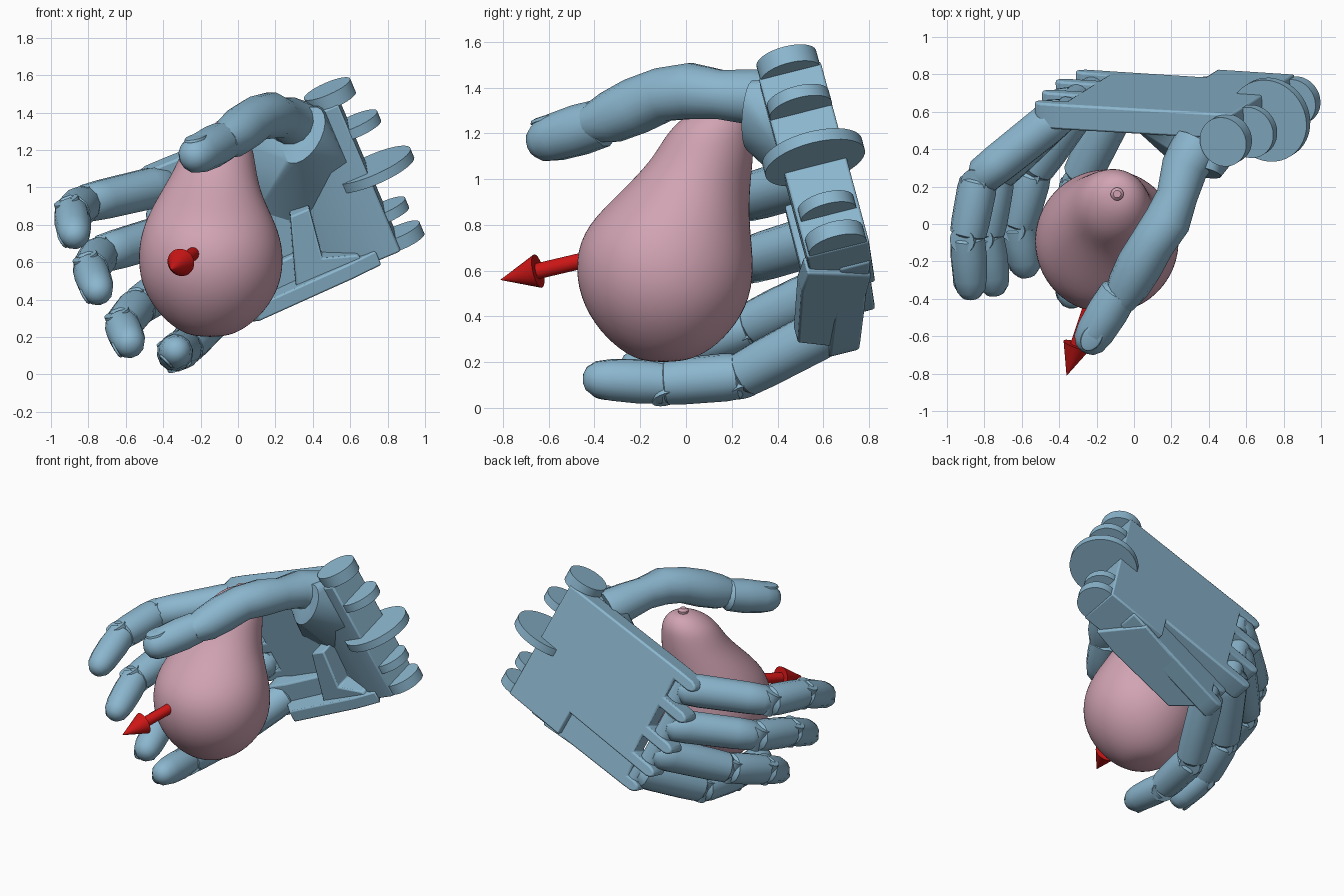
import bpy, bmesh, math
from mathutils import Vector

cube = bpy.data.objects.get("Cube")
if cube:
    bpy.data.objects.remove(cube, do_unlink=True)


def material(name, rgb):
    m = bpy.data.materials.new(name)
    m.use_nodes = True
    m.diffuse_color = (*rgb, 1)
    m.node_tree.nodes["Principled BSDF"].inputs["Base Color"].default_value = (*rgb, 1)
    return m


BLUE = material("steel blue", (0.26, 0.47, 0.62))
PINK = material("dusty pink", (0.64, 0.37, 0.45))
RED = material("signal red", (0.62, 0.008, 0.008))

# Hand frame: a runs to the fingers, b to the thumb side, c out of the palm
ORIGIN = Vector((0.70, 0.70, 1.10))
U = Vector((-0.92, 0.06, -0.39)).normalized()
V = Vector((-0.38, -0.24, 0.89)).normalized()
W = V.cross(U).normalized()


def hand(a, b, c):
    return ORIGIN + U * a + V * b + W * c


def finish(name, bm, mat, angle=30):
    bmesh.ops.recalc_face_normals(bm, faces=bm.faces)
    mesh = bpy.data.meshes.new(name)
    bm.to_mesh(mesh)
    bm.free()
    obj = bpy.data.objects.new(name, mesh)
    bpy.context.collection.objects.link(obj)
    mesh.materials.append(mat)
    bpy.ops.object.select_all(action='DESELECT')
    obj.select_set(True)
    bpy.context.view_layer.objects.active = obj
    bpy.ops.object.shade_smooth_by_angle(angle=math.radians(angle))
    return obj


def skin(bm, rings):
    """Bridge rings of points and cap both ends."""
    loops = [[bm.verts.new(p) for p in ring] for ring in rings]
    n = len(loops[0])
    for low, high in zip(loops, loops[1:]):
        for i in range(n):
            j = (i + 1) % n
            bm.faces.new((low[i], low[j], high[j], high[i]))
    bm.faces.new(loops[0])
    bm.faces.new(loops[-1])


def ring(center, x, y, r, sides, flat=1.0):
    return [center + x * math.cos(t) * r + y * math.sin(t) * r * flat
            for t in (2 * math.pi * (i + 0.5) / sides for i in range(sides))]


def tube(name, points, radii, mat, side=V, sides=12):
    pts = [Vector(p) for p in points]
    rings = []
    for i, p in enumerate(pts):
        axis = (pts[min(i + 1, len(pts) - 1)] - pts[max(i - 1, 0)]).normalized()
        x = (side - axis * side.dot(axis)).normalized()
        rings.append(ring(p, x, axis.cross(x), radii[i], sides))
    bm = bmesh.new()
    skin(bm, rings)
    return finish(name, bm, mat, 35)


def prism(name, outline, low, high, place, bevel=0.0):
    bm = bmesh.new()
    skin(bm, [[place(p, q, d) for p, q in outline] for d in (low, high)])
    obj = finish(name, bm, BLUE)
    if bevel:
        mod = obj.modifiers.new("soft edges", 'BEVEL')
        mod.width, mod.segments = bevel, 2


def flat_plate(p, q, d):
    return hand(p, q, d)


def folded_plate(p, q, d):
    return hand(p, q, d + 0.13 * p - 0.02)


def upright_plate(p, q, d):
    return hand(p, d, q)


def segment(name, p, q, r, profile, side=V):
    p, q = Vector(p), Vector(q)
    tube(name, [p.lerp(q, t) for t, _ in profile], [r * k for _, k in profile], BLUE, side)


# Pear: height, centre x, centre y, radius
bm = bmesh.new()
PEAR = [(0.20, -0.15, -0.10, 0.07), (0.23, -0.15, -0.09, 0.17),
        (0.33, -0.145, -0.09, 0.29), (0.48, -0.145, -0.09, 0.38),
        (0.65, -0.145, -0.095, 0.395), (0.80, -0.15, -0.08, 0.36),
        (0.95, -0.15, 0.0, 0.28), (1.08, -0.125, 0.07, 0.225),
        (1.18, -0.11, 0.10, 0.197), (1.25, -0.10, 0.125, 0.165),
        (1.31, -0.09, 0.15, 0.10), (1.325, -0.09, 0.16, 0.035)]
X, Y = Vector((1, 0, 0)), Vector((0, 1, 0))
skin(bm, [ring(Vector((x, y, z)), X, Y, r, 24) for z, x, y, r in PEAR])
pear = finish("pear", bm, PINK, 80)
smooth = pear.modifiers.new("smooth", 'SUBSURF')
smooth.levels = smooth.render_levels = 2
tube("pear_stem", [(-0.09, 0.16, 1.30), (-0.09, 0.16, 1.34), (-0.09, 0.16, 1.355)],
     [0.03, 0.035, 0.02], PINK, X, 16)

# Arrow
tail, tip = Vector((-0.19, -0.30, 0.68)), Vector((-0.36, -0.81, 0.56))
neck = tail.lerp(tip, 0.68)
tube("arrow_shaft", [tail, neck], [0.035, 0.035], RED, X, 24)
tube("arrow_head", [neck, tip], [0.075, 0.001], RED, X, 24)


def prong(a, b):
    """Rounded fork end that holds a finger hinge."""
    return [(0.98, b + 0.038), (a - 0.05, b + 0.038), (a - 0.015, b + 0.025), (a, b),
            (a - 0.015, b - 0.025), (a - 0.05, b - 0.038), (0.98, b - 0.038)]


# Palm plate with prongs, and the folded plate that carries the little finger
outline = [(0, -0.25), (0, 0.47)]
for a, b in ((1.15, 0.46), (1.20, 0.24), (1.22, 0.0), (1.19, -0.21)):
    outline += prong(a, b)
prism("palm_plate", outline, 0, 0.14, flat_plate, 0.012)
prism("little_finger_plate",
      [(0.2, -0.43), (0.2, -0.23), (0.9, -0.23)] + prong(1.09, -0.26) + prong(1.09, -0.42),
      0, 0.14, folded_plate, 0.012)

# Heel of the palm and the raised outer wall with its rib
prism("palm_heel", [(0.0, 0), (0.0, 0.28), (0.18, 0.28), (0.45, 0.14), (0.45, 0)],
      -0.42, 0.46, upright_plate, 0.01)
prism("outer_wall", [(0.32, 0.015), (0.12, 0.29), (0.30, 0.33), (0.84, 0.38), (1.05, 0.15)],
      -0.445, -0.36, upright_plate, 0.01)
prism("outer_wall_rib", [(0.36, 0.0), (0.47, 0.0), (0.6, -0.40), (0.2, -0.40),
                         (0.22, -0.34), (0.40, -0.28)], 0.10, 0.30, flat_plate, 0.01)

# Wrist lugs and the large wrist disc: position, half thickness, radius, reach
for name, b, half, r, a in (("top_lug", 0.49, 0.04, 0.135, 0.03),
                            ("upper_lug", 0.28, 0.028, 0.14, -0.03),
                            ("wrist_disc", 0.02, 0.027, 0.225, -0.03),
                            ("lower_lug", -0.22, 0.028, 0.125, 0.0),
                            ("bottom_lug", -0.38, 0.035, 0.13, -0.015)):
    circle = [(a + r * math.cos(t), 0.14 + r * math.sin(t))
              for t in (2 * math.pi * i / 40 for i in range(40))]
    prism(name, circle, b - half, b + half, upright_plate)

# Thumb mound, spanned between the palm and the thumb cuff
bm = bmesh.new()
for p in ring(Vector((0.35, 0.28, 1.28)), Vector((0.5, 0, 0.85)),
              Vector((0.75, -0.35, -0.45)), 0.17, 20, 0.62):
    bm.verts.new(p)
for a, b, c in ((0.08, 0.45, 0.1), (0.6, 0.45, 0.1), (0.08, 0.15, 0.28),
                (0.64, 0.05, 0.13), (0.08, 0.45, 0.28), (0.42, -0.12, 0.14)):
    bm.verts.new(hand(a, b, c))
hull = bmesh.ops.convex_hull(bm, input=bm.verts)
bmesh.ops.delete(bm, geom=list({g for g in hull["geom_interior"]
                                if isinstance(g, bmesh.types.BMVert)}), context='VERTS')
finish("thumb_mound", bm, BLUE, 40)

# Finger segments
BONE = [(-0.06, 0.6), (0.03, 0.95), (0.2, 1.0), (0.75, 0.97), (0.95, 0.92), (1.03, 0.6)]
TIP = [(-0.1, 0.6), (0.0, 0.95), (0.3, 1.0), (0.65, 0.94), (0.85, 0.8), (0.96, 0.52), (1.0, 0.2)]
FINGERS = {
    "index": (hand(1.03, 0.375, 0.08), (-0.83, 0.24, 0.91), (-0.89, -0.07, 0.86), (-0.87, -0.40, 0.72)),
    "middle": (hand(1.08, 0.115, 0.08), (-0.74, 0.26, 0.64), (-0.79, -0.06, 0.56), (-0.74, -0.38, 0.42)),
    "ring": (hand(1.08, -0.11, 0.09), (-0.54, 0.28, 0.36), (-0.62, -0.01, 0.26), (-0.57, -0.28, 0.14)),
    "little": (hand(1.0, -0.34, 0.19), (-0.29, 0.24, 0.14), (-0.34, -0.10, 0.11), (-0.33, -0.45, 0.13)),
}


def nail(name, base, end, outward, r):
    """Thin oval lying on the back of a fingertip."""
    base, end = Vector(base), Vector(end)
    axis = (end - base).normalized()
    out = (outward - axis * outward.dot(axis)).normalized()
    center = base.lerp(end, 0.7) + out * r * 0.78
    bm = bmesh.new()
    skin(bm, [ring(center + out * r * h, axis, axis.cross(out), r * k, 20, 0.65)
              for h, k in ((0, 0.8), (0.13, 0.75), (0.17, 0.6))])
    finish(name, bm, BLUE)


for finger, joints in FINGERS.items():
    pts = [Vector(p) for p in joints]
    segment(finger + "_base", pts[0], pts[1], 0.112, BONE)
    segment(finger + "_middle", pts[1], pts[2], 0.106, BONE)
    segment(finger + "_tip", pts[2], pts[3], 0.098, TIP)
    for i, p in enumerate(pts[:3]):
        tube(f"{finger}_hinge_{i + 1}", [p - V * 0.08, p + V * 0.08],
             [0.07, 0.07], BLUE, U, 20)
    nail(finger + "_nail", pts[2], pts[3], Vector((-0.6, -0.3, -0.6)), 0.09)

# Thumb
UP = Vector((0, 0, 1))
tube("thumb_lower", [(0.34, 0.42, 1.32), (0.27, 0.30, 1.36), (0.23, 0.15, 1.37),
                     (0.18, 0.02, 1.385), (0.10, -0.10, 1.37), (0.03, -0.22, 1.32),
                     (-0.03, -0.33, 1.27), (-0.08, -0.42, 1.24)],
     [0.14, 0.125, 0.11, 0.125, 0.12, 0.125, 0.115, 0.085], BLUE, UP, 14)
segment("thumb_tip", (-0.08, -0.37, 1.245), (-0.27, -0.68, 1.15), 0.113, TIP, UP)
nail("thumb_nail", (-0.08, -0.37, 1.245), (-0.27, -0.68, 1.15), UP, 0.105)
